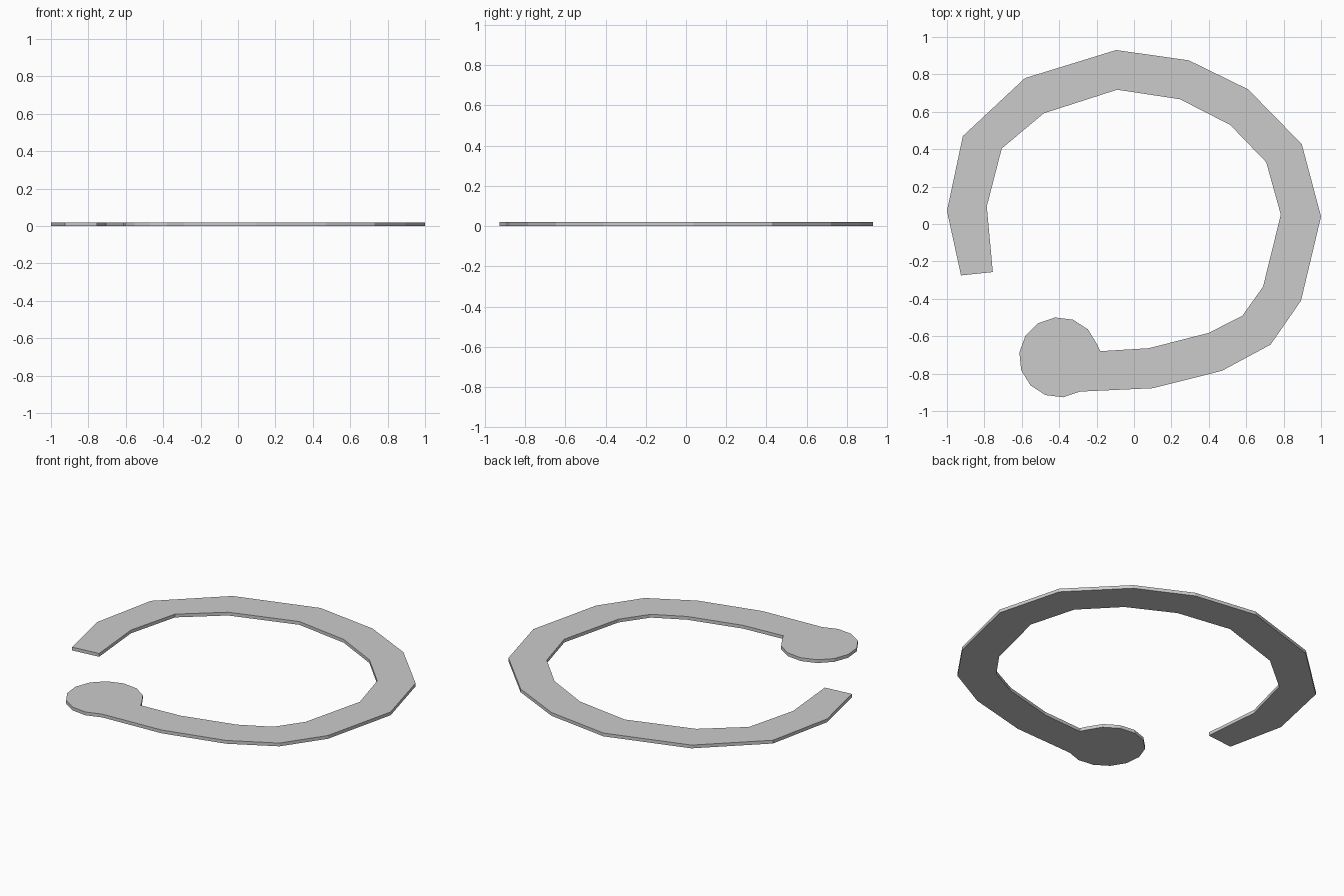
import bpy, bmesh
from math import sin, cos, radians

if "Cube" in bpy.data.objects:
    bpy.data.objects.remove(bpy.data.objects["Cube"])

THICK = 0.02

# Open ring: outer and inner edge, from the square end clockwise to the disc
outer = [(-0.925, -0.275), (-1.0, 0.07), (-0.915, 0.47), (-0.583, 0.78),
         (-0.095, 0.93), (0.293, 0.875), (0.61, 0.72), (0.897, 0.427),
         (1.0, 0.04), (0.893, -0.41), (0.73, -0.645), (0.47, -0.785),
         (0.10, -0.878)]
inner = [(-0.755, -0.257), (-0.787, 0.094), (-0.707, 0.404), (-0.482, 0.592),
         (-0.09, 0.718), (0.246, 0.667), (0.514, 0.53), (0.707, 0.33),
         (0.785, 0.05), (0.69, -0.335), (0.58, -0.49), (0.40, -0.582),
         (0.08, -0.664), (-0.18, -0.68)]

# Round terminal: the free part of a 14-sided disc
CX, CY, R, START, SIDES = -0.40, -0.713, 0.2145, 18.6, 14
angles = [radians(START + 360 / SIDES * k) for k in range(12)]
disc = [(CX + R * cos(a), CY + R * sin(a)) for a in angles]

bm = bmesh.new()
out_v = [bm.verts.new((x, y, 0)) for x, y in outer]
in_v = [bm.verts.new((x, y, 0)) for x, y in inner]
disc_v = [bm.verts.new((x, y, 0)) for x, y in disc]

# Band of quads, joined to the disc at its end
out_v.append(disc_v[-1])
for i in range(len(in_v) - 1):
    bm.faces.new((out_v[i], out_v[i + 1], in_v[i + 1], in_v[i]))
bm.faces.new([in_v[-1]] + disc_v)

# Thicken into a flat plate
bmesh.ops.recalc_face_normals(bm, faces=bm.faces)
ext = bmesh.ops.extrude_face_region(bm, geom=bm.faces[:], use_keep_orig=True)
top = [g for g in ext["geom"] if isinstance(g, bmesh.types.BMVert)]
bmesh.ops.translate(bm, verts=top, vec=(0, 0, THICK))
bmesh.ops.recalc_face_normals(bm, faces=bm.faces)

mesh = bpy.data.meshes.new("open_ring")
bm.to_mesh(mesh)
bm.free()
bpy.context.collection.objects.link(bpy.data.objects.new("open_ring", mesh))
